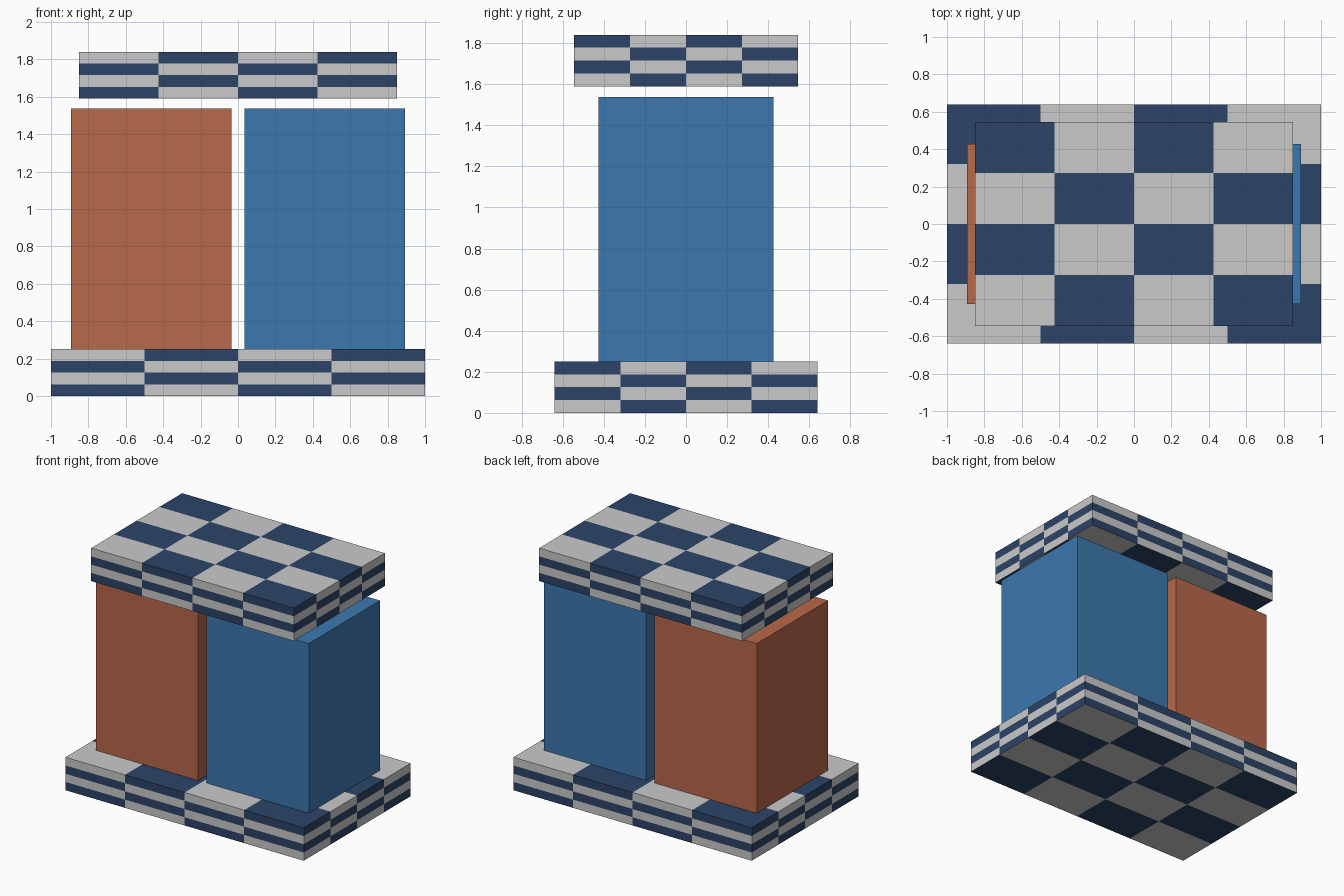
import bpy, bmesh
from mathutils import Vector

cube = bpy.data.objects.get("Cube")
if cube:
    bpy.data.objects.remove(cube, do_unlink=True)


def make_material(name, rgb):
    mat = bpy.data.materials.new(name)
    mat.use_nodes = True
    colour = (*rgb, 1.0)
    mat.diffuse_color = colour
    bsdf = next(n for n in mat.node_tree.nodes if n.type == 'BSDF_PRINCIPLED')
    bsdf.inputs["Base Color"].default_value = colour
    return mat


light_grey = make_material("light grey", (0.59, 0.59, 0.59))
navy = make_material("navy blue", (0.025, 0.058, 0.138))
orange = make_material("burnt orange", (0.48, 0.138, 0.069))
blue = make_material("mid blue", (0.045, 0.19, 0.43))


def make_box(name, low, high, materials, checks=0):
    """Box between two corners; with checks, each side is a chequered grid."""
    low, high = Vector(low), Vector(high)
    size = high - low
    bm = bmesh.new()
    bmesh.ops.create_cube(bm, size=1.0)
    if checks:
        bmesh.ops.subdivide_edges(bm, edges=bm.edges[:], cuts=checks - 1,
                                  use_grid_fill=True)
        bm.normal_update()
        for face in bm.faces:
            n, c = face.normal, face.calc_center_median()
            # Column and row of the cell, ignoring the axis the side faces
            cells = [int((c[k] + 0.5) * checks) for k in range(3) if abs(n[k]) < 0.5]
            flip = n.x < -0.5 or n.y < -0.5
            face.material_index = (sum(cells) + flip) % 2
    for v in bm.verts:
        v.co = v.co * 1.0
        v.co = Vector(v.co[k] * size[k] for k in range(3))
    mesh = bpy.data.meshes.new(name)
    bm.to_mesh(mesh)
    bm.free()
    for mat in materials:
        mesh.materials.append(mat)
    obj = bpy.data.objects.new(name, mesh)
    obj.location = (low + high) / 2
    bpy.context.collection.objects.link(obj)
    return obj


# Chequered slabs: wide base and smaller floating top
slab_colours = [light_grey, navy]
make_box("base_slab", (-1, -0.64, 0), (1, 0.64, 0.25), slab_colours, checks=4)
make_box("top_slab", (-0.85, -0.545, 1.59), (0.85, 0.545, 1.84), slab_colours, checks=4)

# Pair of plain upright blocks standing on the base
make_box("right_block", (-0.893, -0.427, 0.25), (-0.036, 0.427, 1.537), [orange])
make_box("left_block", (0.036, -0.427, 0.25), (0.893, 0.427, 1.537), [blue])
